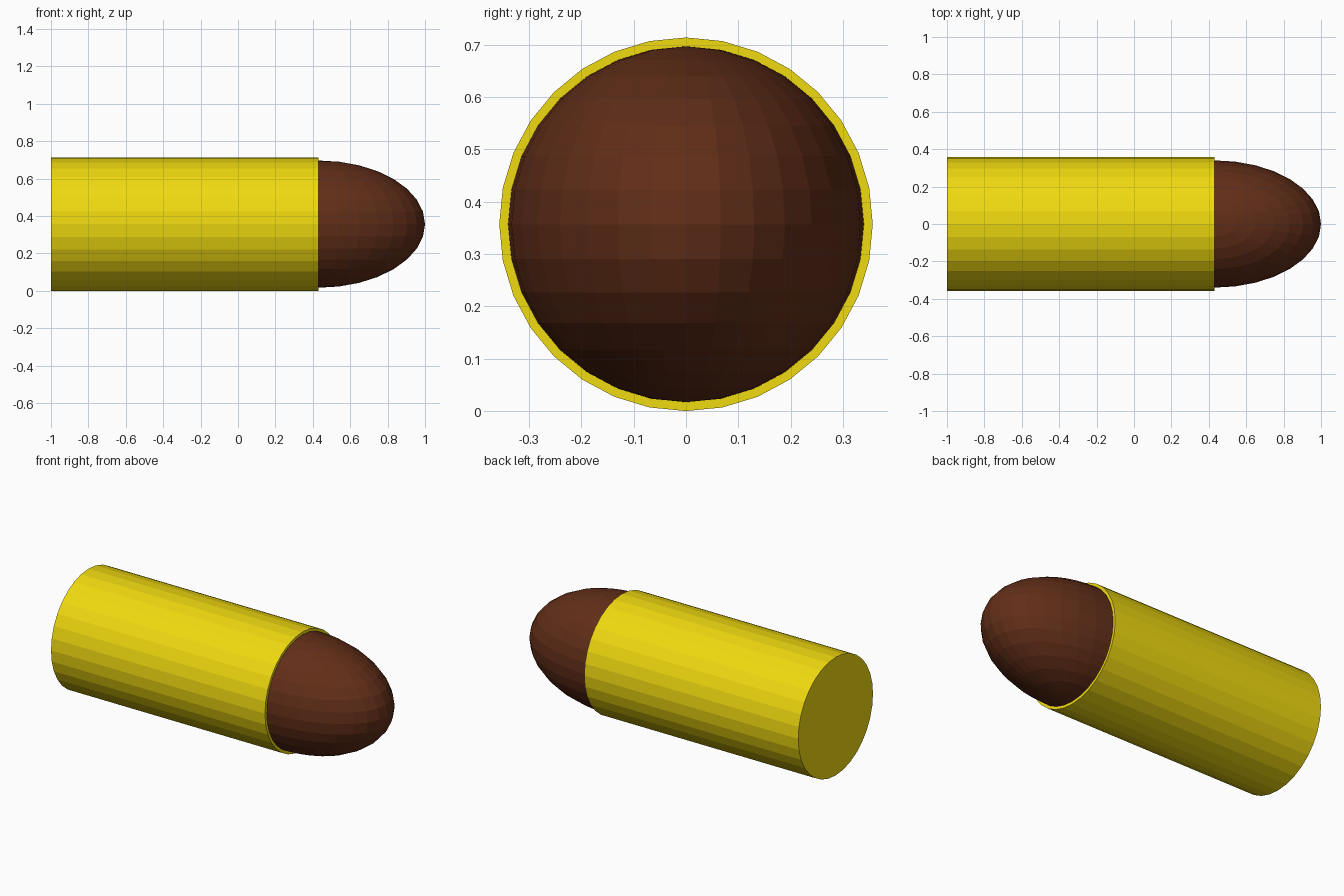
import bpy
from math import pi

if "Cube" in bpy.data.objects:
    bpy.data.objects.remove(bpy.data.objects["Cube"])

RADIUS = 0.357      # casing radius, also the axis height
MOUTH_X = 0.43      # where the casing ends and the nose begins


def finish(name, color):
    obj = bpy.context.object
    obj.name = name
    mat = bpy.data.materials.new(name + "_material")
    mat.diffuse_color = (*color, 1)
    mat.use_nodes = True
    mat.node_tree.nodes["Principled BSDF"].inputs["Base Color"].default_value = mat.diffuse_color
    obj.data.materials.append(mat)
    bpy.ops.object.transform_apply(location=False, rotation=True, scale=True)
    return obj


# Closed cylindrical casing lying along x
bpy.ops.mesh.primitive_cylinder_add(
    vertices=32, radius=RADIUS, depth=MOUTH_X + 1,
    location=((MOUTH_X - 1) / 2, 0, RADIUS), rotation=(0, pi / 2, 0))
finish("casing", (0.87, 0.70, 0.005))

# Stretched sphere, half seated in the casing mouth
bpy.ops.mesh.primitive_uv_sphere_add(
    segments=32, ring_count=16, radius=1, location=(MOUTH_X, 0, RADIUS))
bpy.context.object.scale = (0.57, 0.34, 0.34)
finish("rounded_nose", (0.12, 0.027, 0.009))
